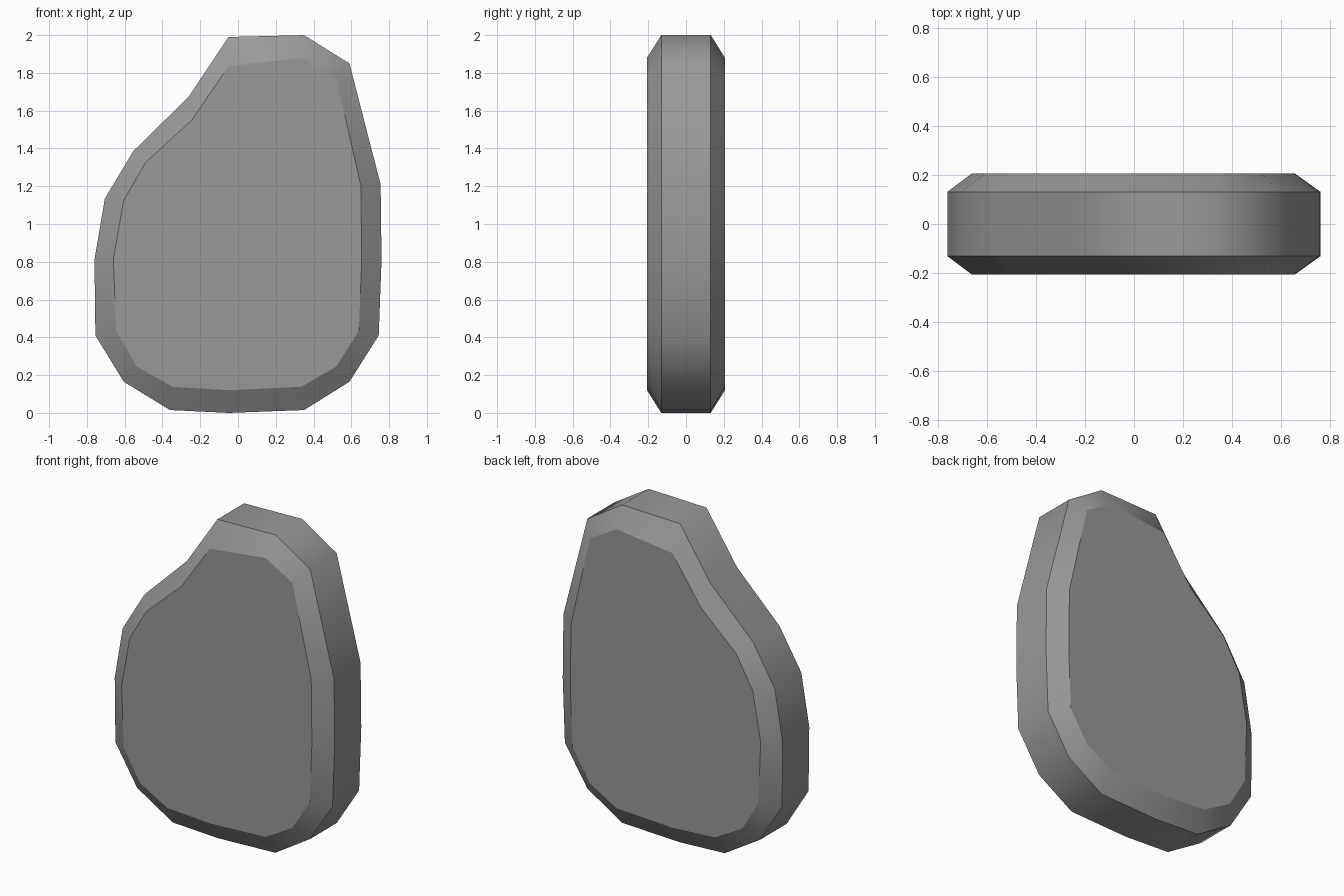
import bpy, bmesh

if "Cube" in bpy.data.objects:
    bpy.data.objects.remove(bpy.data.objects["Cube"])

# Outline of the slab in the front view (x, z), clockwise from the top
OUTER = [(-0.05, 1.99), (0.35, 2.0), (0.59, 1.85), (0.755, 1.21),
         (0.76, 0.81), (0.745, 0.41), (0.59, 0.165), (0.35, 0.015),
         (-0.05, 0.0), (-0.36, 0.015), (-0.605, 0.165), (-0.755, 0.41),
         (-0.76, 0.81), (-0.705, 1.135), (-0.555, 1.385), (-0.26, 1.675)]

# Smaller outline of the flat faces, inside the bevel
INNER = [(-0.05, 1.835), (0.335, 1.88), (0.52, 1.775), (0.65, 1.205),
         (0.655, 0.81), (0.64, 0.435), (0.52, 0.245), (0.335, 0.138),
         (-0.05, 0.12), (-0.345, 0.138), (-0.535, 0.245), (-0.645, 0.435),
         (-0.66, 0.815), (-0.605, 1.125), (-0.49, 1.325), (-0.245, 1.55)]

RIM_Y, FACE_Y = 0.131, 0.206

bm = bmesh.new()


def ring(points, y):
    return [bm.verts.new((x, y, z)) for x, z in points]


# Four rings from front to back, skinned together
rings = [ring(INNER, -FACE_Y), ring(OUTER, -RIM_Y),
         ring(OUTER, RIM_Y), ring(INNER, FACE_Y)]
n = len(OUTER)
for a, b in zip(rings, rings[1:]):
    for i in range(n):
        j = (i + 1) % n
        bm.faces.new((a[i], a[j], b[j], b[i]))

# Flat front and back
bm.faces.new(rings[0])
bm.faces.new(rings[-1])
bmesh.ops.recalc_face_normals(bm, faces=bm.faces[:])

# Smooth all around the rim, with crisp lines where the bands meet
for f in bm.faces:
    f.smooth = True
for e in bm.edges:
    e.smooth = abs(e.verts[0].co.y - e.verts[1].co.y) > 1e-5

mesh = bpy.data.meshes.new("stone_slab")
bm.to_mesh(mesh)
bm.free()
slab = bpy.data.objects.new("stone_slab", mesh)
bpy.context.collection.objects.link(slab)

# Dark grey stone
stone = bpy.data.materials.new("dark_stone")
stone.diffuse_color = (0.318, 0.318, 0.318, 1)
stone.use_nodes = True
stone.node_tree.nodes["Principled BSDF"].inputs["Base Color"].default_value = stone.diffuse_color
mesh.materials.append(stone)
